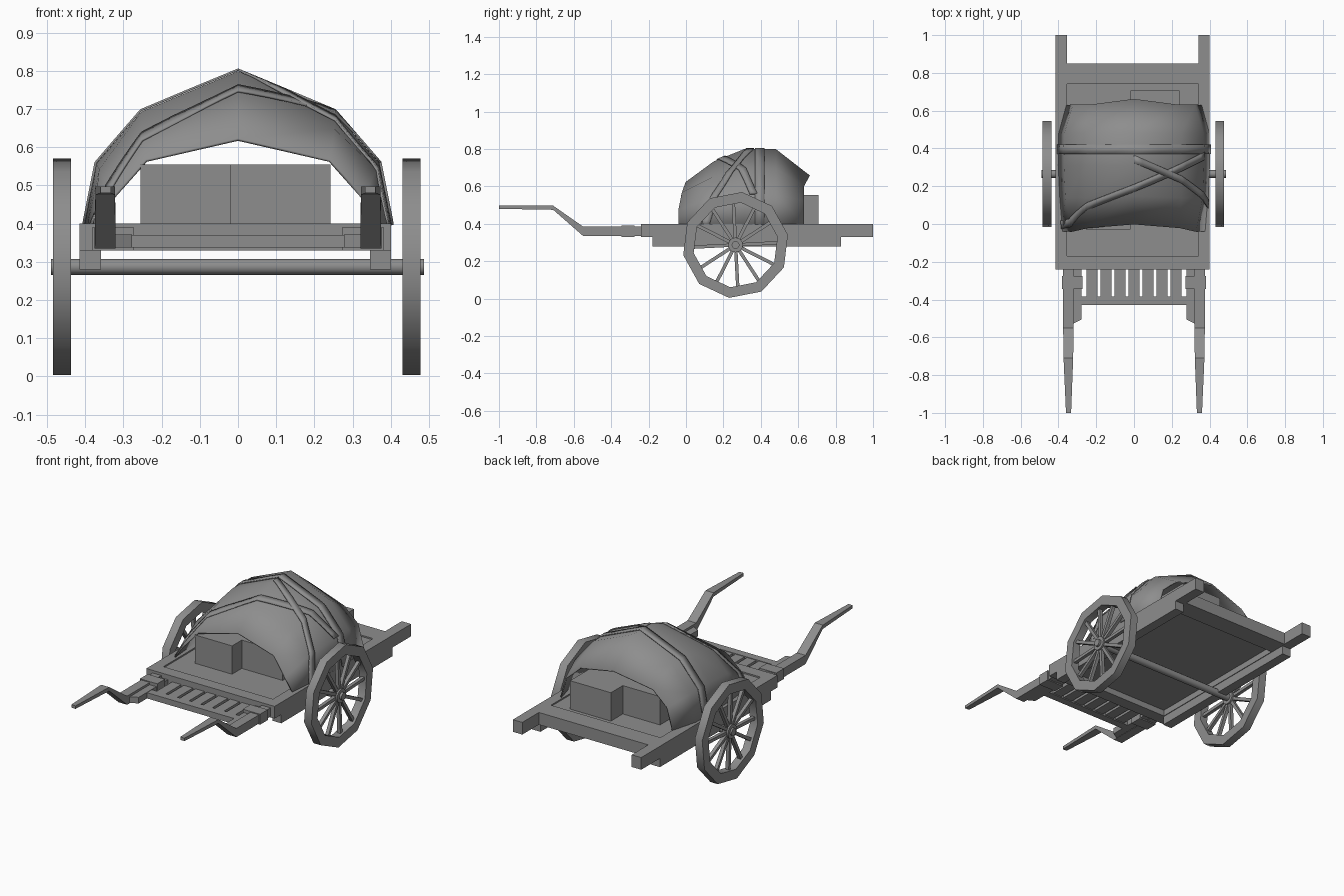
import bpy, bmesh, math
from mathutils import Vector

cube = bpy.data.objects.get("Cube")
if cube:
    bpy.data.objects.remove(cube, do_unlink=True)

grey = bpy.data.materials.new("plain_grey")
grey.use_nodes = True
colour = (0.27, 0.27, 0.27, 1)
grey.diffuse_color = colour
grey.node_tree.nodes["Principled BSDF"].inputs["Base Color"].default_value = colour


def finish(name, bm, smooth=None):
    bmesh.ops.recalc_face_normals(bm, faces=bm.faces)
    mesh = bpy.data.meshes.new(name)
    bm.to_mesh(mesh)
    bm.free()
    mesh.materials.append(grey)
    ob = bpy.data.objects.new(name, mesh)
    bpy.context.collection.objects.link(ob)
    if smooth:
        bpy.ops.object.select_all(action='DESELECT')
        ob.select_set(True)
        bpy.context.view_layer.objects.active = ob
        bpy.ops.object.shade_smooth_by_angle(angle=math.radians(smooth))
    return ob


def add_box(bm, x, y, z):
    vs = bmesh.ops.create_cube(bm, size=1)["verts"]
    for v in vs:
        v.co = [r[0] + (c + 0.5) * (r[1] - r[0]) for r, c in zip((x, y, z), v.co)]


def box(name, x, y, z):
    bm = bmesh.new()
    add_box(bm, x, y, z)
    return finish(name, bm)


def loft(bm, rings, closed=False):
    # Skin a list of matching rings with quads
    rows = [[bm.verts.new(p) for p in ring] for ring in rings]
    n = len(rows[0])
    pairs = list(zip(rows, rows[1:])) + ([(rows[-1], rows[0])] if closed else [])
    for a, b in pairs:
        for i in range(n):
            bm.faces.new((a[i], a[(i + 1) % n], b[(i + 1) % n], b[i]))
    if not closed:
        bm.faces.new(rows[0])
        bm.faces.new(rows[-1])


# Bed: floor, end beams and side rails
MID = -0.007
box("floor", (-0.37, 0.36), (-0.22, 0.8), (0.365, 0.392))
box("front_beam", (-0.36, 0.345), (-0.24, -0.17), (0.33, 0.4))
box("rear_beam", (-0.36, 0.345), (0.74, 0.85), (0.33, 0.4))
for side, s in (("left", 1), ("right", -1)):
    def span(a, b):
        return sorted((MID + s * a, MID + s * b))
    box(side + "_rail", span(0.348, 0.408), (-0.24, 1), (0.33, 0.4))
    box(side + "_lower_rail", span(0.352, 0.408), (-0.18, 0.83), (0.28, 0.33))

    # Bent, tapering handle: (y, bottom, top, inner x, outer x)
    shape = [(-0.2, 0.335, 0.385, 0.32, 0.375), (-0.55, 0.335, 0.385, 0.32, 0.375),
             (-0.71, 0.475, 0.497, 0.322, 0.373), (-1, 0.48, 0.497, 0.333, 0.36)]
    bm = bmesh.new()
    loft(bm, [[(s * i, y, b), (s * o, y, b), (s * o, y, t), (s * i, y, t)]
              for y, b, t, i, o in shape])
    finish(side + "_handle", bm)

    # Inner brace with an angled tip, and the collar around both
    bm = bmesh.new()
    loft(bm, [[(s * 0.278, -0.22, z), (s * 0.325, -0.22, z), (s * 0.325, -0.53, z),
               (s * 0.278, -0.505, z)] for z in (0.337, 0.372)])
    finish(side + "_handle_brace", bm)
    box(side + "_collar", sorted((s * 0.272, s * 0.382)), (-0.345, -0.275), (0.33, 0.39))

# Slatted front rack
box("rack_bar", (-0.29, 0.29), (-0.43, -0.385), (0.337, 0.37))
bm = bmesh.new()
for k in range(-3, 4):
    x = k * 0.074
    add_box(bm, (x - 0.029, x + 0.029), (-0.4, -0.22), (0.342, 0.367))
finish("rack_slats", bm)

# Wheels and axle
HUB = Vector((0, 0.265, 0.287))


def circle(x, r, n, phase=0.0):
    return [HUB + Vector((x, r * math.cos(phase + math.tau * k / n),
                          r * math.sin(phase + math.tau * k / n))) for k in range(n)]


def cylinder(name, x0, x1, r, n):
    bm = bmesh.new()
    loft(bm, [circle(x0, r, n), circle(x1, r, n)])
    return finish(name, bm, 40)


cylinder("axle", -0.49, 0.487, 0.021, 12)
for side, s in (("left", 1), ("right", -1)):
    x0, x1 = sorted((MID / 2 + s * 0.434, MID / 2 + s * 0.481))
    xm = (x0 + x1) / 2
    bm = bmesh.new()
    ph = math.radians(-97)
    loft(bm, [circle(x0, 0.285, 10, ph), circle(x1, 0.285, 10, ph),
              circle(x1, 0.228, 10, ph), circle(x0, 0.228, 10, ph)], closed=True)
    finish(side + "_wheel_rim", bm, 40)
    cylinder(side + "_wheel_hub", x0 + 0.004, x1 - 0.004, 0.04, 12)
    bm = bmesh.new()
    for k in range(12):
        a = math.tau * k / 12 + math.radians(3)
        d = Vector((0, math.cos(a), math.sin(a)))
        w = Vector((0, -d.z, d.y)) * 0.009
        h = Vector((0.01, 0, 0))
        c = HUB + Vector((xm, 0, 0))
        loft(bm, [[c + d * r + w + h, c + d * r - w + h, c + d * r - w - h, c + d * r + w - h]
                  for r in (0.03, 0.24)])
    finish(side + "_wheel_spokes", bm)

# Two staggered crates
box("front_crate", (-0.255, -0.018), (-0.028, 0.6), (0.385, 0.555))
box("rear_crate", (-0.018, 0.242), (0.06, 0.708), (0.385, 0.555))

# Tarpaulin: arches given as apex height, then shoulder, knee and hem (x, z)
ARCHES = [
    (0.00, -0.02, 0.62, (0.24, 0.565), (0.325, 0.47), (0.375, 0.395)),
    (0.15, 0.14, 0.73, (0.25, 0.645), (0.36, 0.54), (0.39, 0.395)),
    (0.31, 0.31, 0.795, (0.25, 0.69), (0.367, 0.555), (0.398, 0.395)),
    (0.48, 0.48, 0.795, (0.25, 0.69), (0.365, 0.555), (0.396, 0.395)),
    (0.66, 0.63, 0.655, (0.23, 0.6), (0.32, 0.52), (0.355, 0.395)),
]


def arch_points(y_mid, y_side, top, *half):
    left = [Vector((-x, y_side, z)) for x, z in reversed(half)]
    right = [Vector((x, y_side, z)) for x, z in half]
    return left + [Vector((0, y_mid, top))] + right


GRID = [arch_points(*a) for a in ARCHES]
# Hem swings forward at the front and holds the sides upright
for p in (GRID[0][0], GRID[0][1], GRID[0][-1], GRID[0][-2]):
    p.y -= 0.02


def on_cloth(u, v, lift=0.0):
    # Point on the tarpaulin: u across (-3 to 3), v along (0 to 4)
    i = min(max(int(u + 3), 0), 5)
    j = min(max(int(v), 0), 3)
    a, b = u + 3 - i, v - j
    p = GRID[j][i].lerp(GRID[j][i + 1], a).lerp(GRID[j + 1][i].lerp(GRID[j + 1][i + 1], a), b)
    out = Vector((p.x, 0, p.z - 0.3)).normalized()
    return p + out * lift


def sheet(name, rows, thickness, offset):
    bm = bmesh.new()
    vs = [[bm.verts.new(p) for p in row] for row in rows]
    for a, b in zip(vs, vs[1:]):
        for i in range(len(a) - 1):
            bm.faces.new((a[i], a[i + 1], b[i + 1], b[i]))
    ob = finish(name, bm, 60)
    mod = ob.modifiers.new("thickness", 'SOLIDIFY')
    mod.thickness, mod.offset = thickness, offset
    return ob


sheet("tarpaulin", GRID, 0.008, 0)


# Straps follow the cloth along (u, v) paths
def strap(name, path, half_width):
    rows = []
    for (u0, v0), (u1, v1) in zip(path, path[1:]):
        for k in range(6):
            t = k / 6
            rows.append((u0 + (u1 - u0) * t, v0 + (v1 - v0) * t))
    rows.append(path[-1])
    sheet(name, [[on_cloth(u, v - half_width, 0.008), on_cloth(u, v + half_width, 0.008)]
                 for u, v in rows], 0.006, 0)


strap("cross_strap", [(-3, 2.5), (0, 2.5), (3, 2.5)], 0.15)
strap("long_diagonal_strap", [(-3, 0.2), (-2, 0.25), (-1, 0.7), (0, 1.25), (1, 1.95), (2, 2.3)], 0.12)
strap("short_diagonal_strap", [(0, 2.2), (1, 1.55), (2, 1.05), (3, 0.8)], 0.12)
